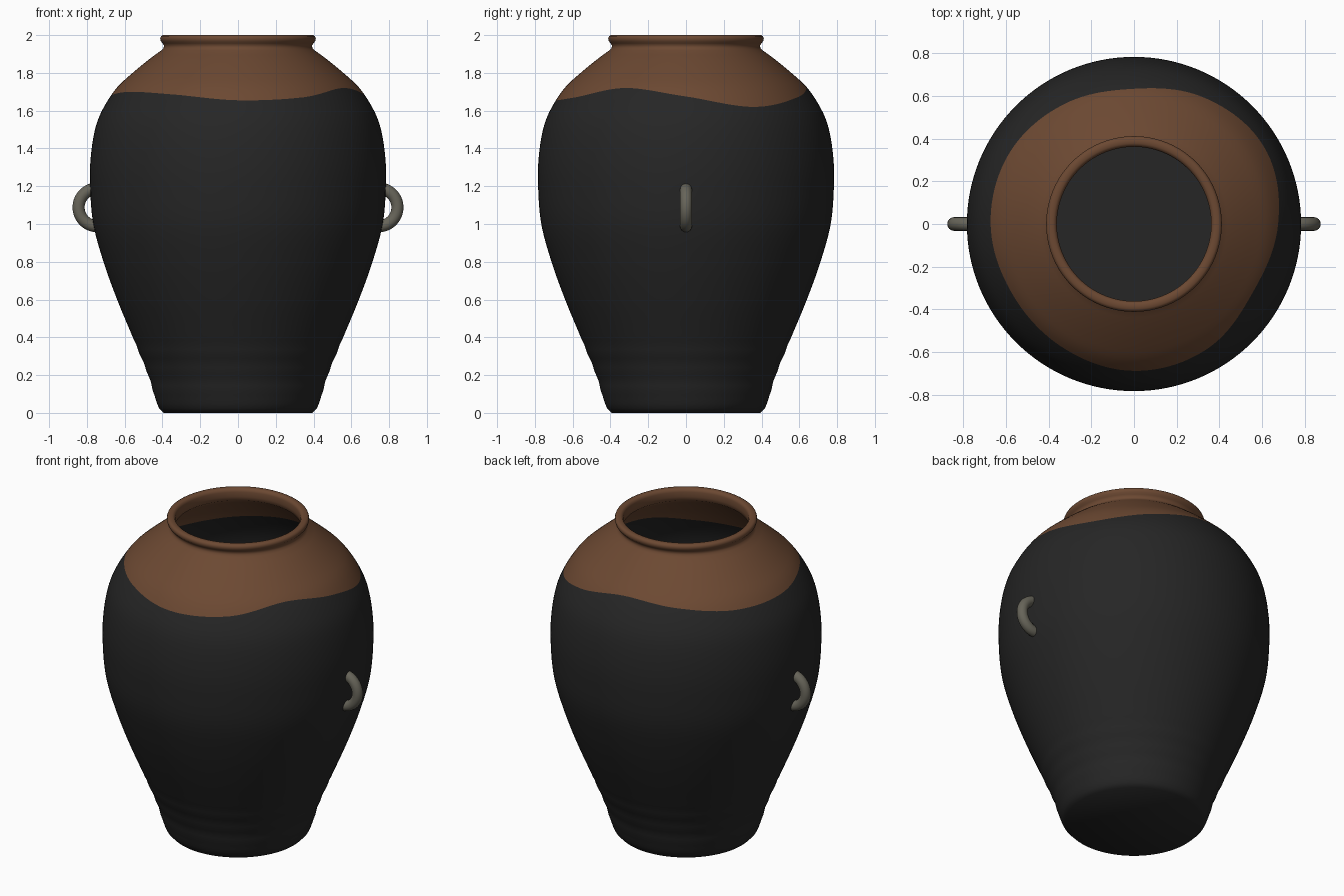
import bpy, bmesh, math
from mathutils import Matrix

cube = bpy.data.objects.get("Cube")
if cube:
    bpy.data.objects.remove(cube, do_unlink=True)


def material(name, rgb):
    m = bpy.data.materials.new(name)
    m.use_nodes = True
    m.diffuse_color = (*rgb, 1)
    m.node_tree.nodes["Principled BSDF"].inputs["Base Color"].default_value = (*rgb, 1)
    return m


BLACK = material("black glaze", (0.019, 0.019, 0.019))
BROWN = material("brown clay", (0.15, 0.066, 0.032))
STONE = material("grey stoneware", (0.135, 0.128, 0.1))

# Outer silhouette as (height, radius)
PROFILE = [(0, 0.395), (0.02, 0.415), (0.06, 0.432), (0.2, 0.475), (0.4, 0.557),
           (0.6, 0.64), (0.8, 0.712), (1.0, 0.766), (1.2, 0.783), (1.35, 0.78),
           (1.5, 0.757), (1.6, 0.72), (1.72, 0.643), (1.8, 0.558), (1.88, 0.46),
           (1.92, 0.405)]
# Height of the wavy glaze edge, every 30 degrees around the jar
EDGE = [1.675, 1.62, 1.67, 1.73, 1.71, 1.68, 1.68, 1.70, 1.685, 1.655, 1.67, 1.72]
EDGE_ROW = 1.68
WALL = 0.036
SEGMENTS = 128
STEP = 0.024


def hermite(a, b, ta, tb, t):
    return (a * (2 * t**3 - 3 * t**2 + 1) + ta * (t**3 - 2 * t**2 + t)
            + b * (3 * t**2 - 2 * t**3) + tb * (t**3 - t**2))


def slope(i):
    (z0, r0), (z1, r1) = PROFILE[max(i - 1, 0)], PROFILE[min(i + 1, len(PROFILE) - 1)]
    return (r1 - r0) / (z1 - z0)


def radius(z):
    i = max(k for k in range(len(PROFILE) - 1) if PROFILE[k][0] <= z or k == 0)
    (z0, r0), (z1, r1) = PROFILE[i], PROFILE[i + 1]
    h = z1 - z0
    r = hermite(r0, r1, slope(i) * h, slope(i + 1) * h, (z - z0) / h)
    # faint throwing ridges near the foot
    if 0.08 < z < 0.4:
        r += 0.002 * math.sin(z * 65)
    return r


def edge_height(turn):
    p = turn * len(EDGE)
    i = int(p)
    a, b, c, d = (EDGE[(i + k) % len(EDGE)] for k in (-1, 0, 1, 2))
    return hermite(b, c, (c - a) / 2, (d - b) / 2, p - i)


def warp(z, turn):
    """Bend the rows near the glaze edge so one row follows it."""
    low, high = 1.4, 1.9
    if not low < z < high:
        return z
    w = (z - low) / (EDGE_ROW - low) if z < EDGE_ROW else (high - z) / (high - EDGE_ROW)
    return z + w * (edge_height(turn) - EDGE_ROW)


# Jar: outer wall, rounded lip, inner wall and floor in one turned mesh.
# Rows hold (base height, wall offset, fixed radius or None).
rows = [(i * STEP, 0, None) for i in range(81)]
LIP = [(1.932, 0.394), (1.945, 0.392), (1.957, 0.399), (1.968, 0.409), (1.982, 0.412),
       (1.994, 0.408), (2.0, 0.398), (2.0, 0.378), (1.994, 0.367), (1.98, 0.362),
       (1.95, 0.362), (1.925, 0.365)]
rows += [(z, 0, r) for z, r in LIP]
rows += [(i * STEP, WALL, None) for i in range(79, 1, -1)]

bm = bmesh.new()
rings = []
for base, offset, fixed in rows:
    ring = []
    for s in range(SEGMENTS):
        turn = s / SEGMENTS
        z = warp(base, turn)
        r = fixed or radius(z) - offset
        a = turn * math.tau
        ring.append(bm.verts.new((r * math.cos(a), r * math.sin(a), z)))
    rings.append(ring)
for k in range(len(rings) - 1):
    brown = (rows[k][0] + rows[k + 1][0]) / 2 > EDGE_ROW
    for s in range(SEGMENTS):
        n = (s + 1) % SEGMENTS
        f = bm.faces.new((rings[k][s], rings[k][n], rings[k + 1][n], rings[k + 1][s]))
        f.material_index = int(brown)
bm.faces.new(rings[0][::-1])
bm.faces.new(rings[-1])


def finish(bm, name, mats, angle):
    mesh = bpy.data.meshes.new(name)
    bm.to_mesh(mesh)
    bm.free()
    for m in mats:
        mesh.materials.append(m)
    obj = bpy.data.objects.new(name, mesh)
    bpy.context.collection.objects.link(obj)
    bpy.ops.object.select_all(action='DESELECT')
    obj.select_set(True)
    bpy.context.view_layer.objects.active = obj
    bpy.ops.object.shade_smooth_by_angle(angle=math.radians(angle))
    return obj


finish(bm, "jar_body", [BLACK, BROWN], 50)

# Ring handles: upright arcs whose ends are buried in the wall
MAJOR, MINOR, ARC, SIDES = 0.1, 0.032, 32, 16
for name, turn in (("left_handle", 0), ("right_handle", math.pi)):
    bm = bmesh.new()
    loops = []
    for i in range(ARC + 1):
        a = math.radians(-95 + 190 * i / ARC)
        loop = []
        for j in range(SIDES):
            b = math.tau * j / SIDES
            d = MAJOR + MINOR * math.cos(b)
            loop.append(bm.verts.new((0.744 + d * math.cos(a), MINOR * math.sin(b),
                                      1.088 + d * math.sin(a))))
        loops.append(loop)
    for p, q in zip(loops, loops[1:]):
        for j in range(SIDES):
            n = (j + 1) % SIDES
            bm.faces.new((p[j], p[n], q[n], q[j]))
    bm.faces.new(loops[0])
    bm.faces.new(loops[-1])
    bmesh.ops.recalc_face_normals(bm, faces=bm.faces)
    bmesh.ops.transform(bm, matrix=Matrix.Rotation(turn, 4, 'Z'), verts=bm.verts)
    finish(bm, name, [STONE], 50)
